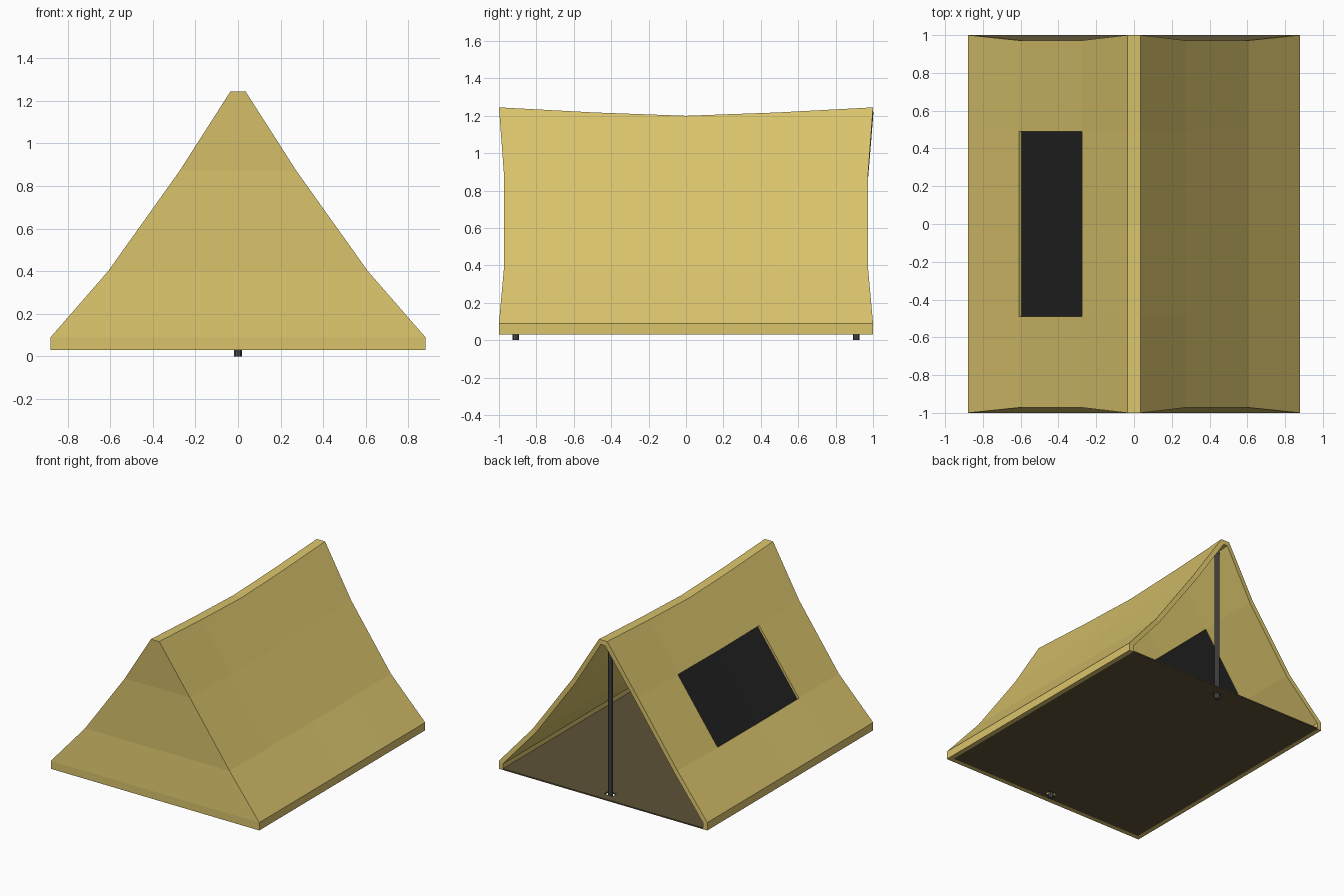
import bpy, bmesh
from mathutils import Vector

if "Cube" in bpy.data.objects:
    bpy.data.objects.remove(bpy.data.objects["Cube"])


def material(name, rgb):
    m = bpy.data.materials.new(name)
    m.diffuse_color = (*rgb, 1)
    m.use_nodes = True
    m.node_tree.nodes["Principled BSDF"].inputs["Base Color"].default_value = m.diffuse_color
    return m


CANVAS = material("canvas", (0.70, 0.55, 0.15))
GROUND = material("groundsheet", (0.11, 0.085, 0.04))
DARK = material("dark_mesh", (0.016, 0.016, 0.016))
METAL = material("pole_metal", (0.08, 0.08, 0.085))


def make(name, bm, mat):
    me = bpy.data.meshes.new(name)
    bm.to_mesh(me)
    bm.free()
    ob = bpy.data.objects.new(name, me)
    bpy.context.collection.objects.link(ob)
    if mat:
        me.materials.append(mat)
    return ob


def thicken(ob, t):
    s = ob.modifiers.new("thickness", "SOLIDIFY")
    s.thickness, s.offset, s.use_even_offset = t, -1, True


def box(name, lo, hi, mat):
    bm = bmesh.new()
    bmesh.ops.create_cube(bm, size=1)
    lo, hi = Vector(lo), Vector(hi)
    for v in bm.verts:
        v.co = (lo + hi) / 2 + v.co * (hi - lo)
    return make(name, bm, mat)


# Half profile: x, z, end inset, sag at mid length
HALF = [(0.88, 0.03, 0, 0), (0.88, 0.09, 0, 0), (0.61, 0.40, 0.028, 0.004),
        (0.275, 0.87, 0.028, 0.012), (0.035, 1.245, 0, 0.045)]
PROFILE = [(-x, z, i, s) for x, z, i, s in HALF] + HALF[::-1]
STATIONS = [-1, -0.49, 0, 0.49, 1]


def shell_point(p, y):
    x, z, inset, sag = p
    if abs(y) == 1:
        y *= 1 - inset
    return Vector((x, y, z - sag * (1 - abs(y) ** 1.3 if abs(y) < 0.96 else 0)))


# Canvas shell: roof slopes, ridge, closed front, window opening on the left
bm = bmesh.new()
rows = [[bm.verts.new(shell_point(p, y)) for p in PROFILE] for y in STATIONS]
window = []
n = len(PROFILE)
for j in range(4):
    for i in range(n - 1):
        quad = [rows[j][i], rows[j + 1][i], rows[j + 1][i + 1], rows[j][i + 1]]
        if i == 2 and j in (1, 2):
            window.append([v.co.copy() for v in quad])
        else:
            bm.faces.new(quad)
for i in range(4):
    f = rows[0]
    bm.faces.new([f[i], f[i + 1], f[n - 2 - i], f[n - 1 - i]])
bmesh.ops.recalc_face_normals(bm, faces=bm.faces)
bm.normal_update()
ridge = max(bm.faces, key=lambda f: f.calc_center_median().z)
if ridge.normal.z < 0:
    bmesh.ops.reverse_faces(bm, faces=bm.faces)
thicken(make("tent_canvas", bm, CANVAS), 0.035)

# Recessed dark window panel
bm = bmesh.new()
inward = Vector((0.81, 0, -0.58)) * 0.018
for quad in window:
    bm.faces.new([bm.verts.new(c + inward) for c in quad])
bmesh.ops.remove_doubles(bm, verts=bm.verts, dist=1e-4)
bmesh.ops.recalc_face_normals(bm, faces=bm.faces)
bm.normal_update()
if bm.faces[:][0].normal.z < 0:
    bmesh.ops.reverse_faces(bm, faces=bm.faces)
thicken(make("window_panel", bm, DARK), 0.006)

# Ground sheet with holes for the poles
floor = box("ground_sheet", (-0.845, -0.965, 0.03), (0.845, 1, 0.04), GROUND)
for name, y in (("front", -0.91), ("back", 0.91)):
    cutter = box(name + "_hole_cutter", (-0.035, y - 0.025, 0), (0.035, y + 0.025, 0.1), None)
    cutter.hide_render = True
    cutter.hide_set(True)
    b = floor.modifiers.new(name + "_hole", "BOOLEAN")
    b.operation, b.solver, b.object = "DIFFERENCE", "EXACT", cutter

    # Upright pole
    bm = bmesh.new()
    bmesh.ops.create_cone(bm, cap_ends=True, segments=8, radius1=0.018,
                          radius2=0.018, depth=1.19)
    bmesh.ops.translate(bm, verts=bm.verts, vec=(0, y, 0.595))
    make(name + "_pole", bm, METAL)
